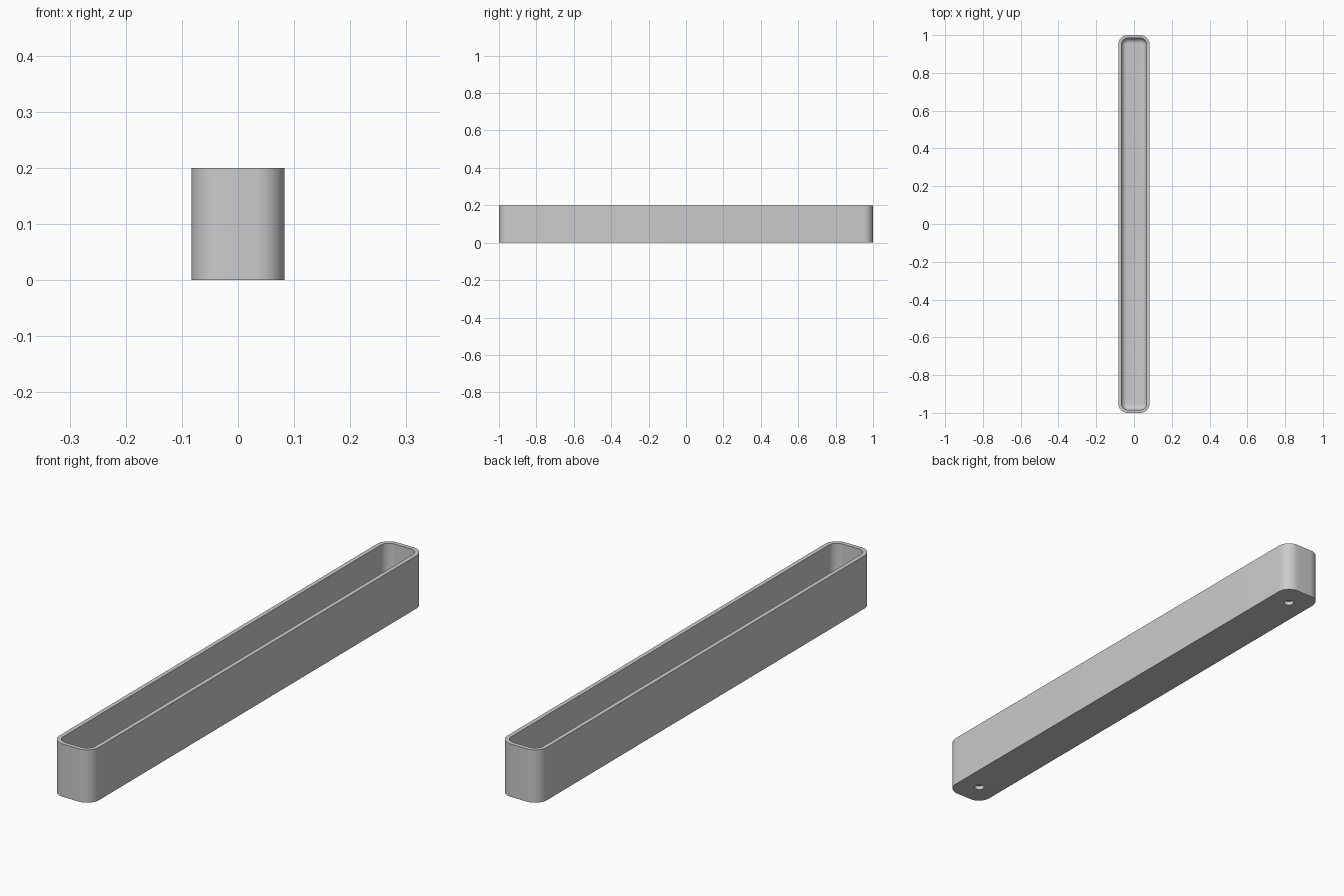
import bpy, bmesh, math

cube = bpy.data.objects.get("Cube")
if cube:
    bpy.data.objects.remove(cube, do_unlink=True)

HALF_X, HALF_Y, HEIGHT = 0.083, 1.0, 0.2
CORNER, WALL, FLOOR, FILLET = 0.05, 0.016, 0.025, 0.028
HOLE_Y, HOLE_R, HOLE_DEPTH = 0.91, 0.018, 0.015
STEPS = 10

grey = bpy.data.materials.new("plain grey")
grey.use_nodes = True
colour = (0.6, 0.6, 0.6, 1)
grey.diffuse_color = colour
grey.node_tree.nodes["Principled BSDF"].inputs["Base Color"].default_value = colour


def ring(bm, inset, z):
    """Rounded rectangle, set in from the outer wall."""
    r = CORNER - inset
    cx, cy = HALF_X - CORNER, HALF_Y - CORNER
    verts = []
    for q, (sx, sy) in enumerate([(1, 1), (-1, 1), (-1, -1), (1, -1)]):
        for i in range(STEPS + 1):
            a = math.pi / 2 * (q + i / STEPS)
            verts.append(bm.verts.new((sx * cx + r * math.cos(a),
                                       sy * cy + r * math.sin(a), z)))
    return verts


# Tray: outer wall, rim, inner wall and the rounded edge of the floor
profile = [(0, 0), (0, HEIGHT), (WALL, HEIGHT)]
for i in range(7):
    a = math.pi / 2 * i / 6
    profile.append((WALL + FILLET * (1 - math.cos(a)),
                    FLOOR + FILLET * (1 - math.sin(a))))

bm = bmesh.new()
rings = [ring(bm, *p) for p in profile]
for low, high in zip(rings, rings[1:]):
    n = len(low)
    for i in range(n):
        j = (i + 1) % n
        bm.faces.new((low[i], low[j], high[j], high[i]))
bm.faces.new(rings[0][::-1])
bm.faces.new(rings[-1])
bmesh.ops.recalc_face_normals(bm, faces=bm.faces)
mesh = bpy.data.meshes.new("tray")
bm.to_mesh(mesh)
bm.free()
tray = bpy.data.objects.new("tray", mesh)
bpy.context.collection.objects.link(tray)
mesh.materials.append(grey)

# Blind round holes in the underside, one near each end
for name, side in (("front_hole_cutter", -1), ("back_hole_cutter", 1)):
    bpy.ops.mesh.primitive_cylinder_add(vertices=32, radius=HOLE_R, depth=2 * HOLE_DEPTH,
                                        location=(0, side * HOLE_Y, 0))
    cutter = bpy.context.object
    cutter.name = name
    cutter.data.materials.append(grey)
    cut = tray.modifiers.new(name, 'BOOLEAN')
    cut.operation, cut.solver, cut.object = 'DIFFERENCE', 'EXACT', cutter
    bpy.context.view_layer.objects.active = tray
    bpy.ops.object.modifier_apply(modifier=name)
    bpy.data.objects.remove(cutter, do_unlink=True)

bpy.ops.object.select_all(action='DESELECT')
tray.select_set(True)
bpy.context.view_layer.objects.active = tray
bpy.ops.object.shade_smooth_by_angle(angle=math.radians(35))
